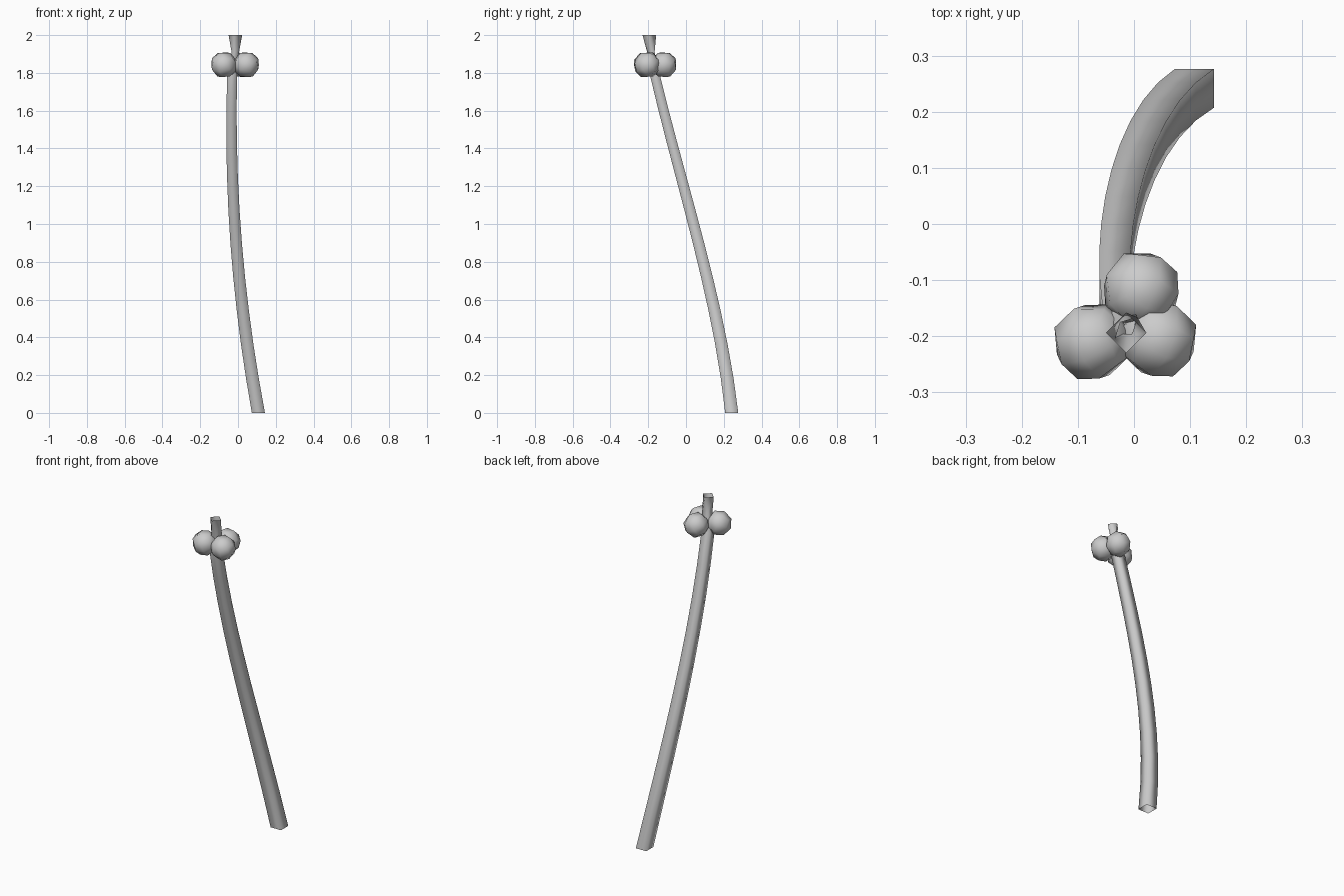
import bpy, bmesh, math
from mathutils import Euler

if "Cube" in bpy.data.objects:
    bpy.data.objects.remove(bpy.data.objects["Cube"])


def finish(bm, name, angle):
    me = bpy.data.meshes.new(name)
    bm.to_mesh(me)
    bm.free()
    ob = bpy.data.objects.new(name, me)
    bpy.context.collection.objects.link(ob)
    bpy.context.view_layer.objects.active = ob
    ob.select_set(True)
    bpy.ops.object.shade_smooth_by_angle(angle=math.radians(angle))
    ob.select_set(False)
    return ob


def centre(z):
    # leaning, gently bowed trunk line
    return (0.108 - 0.185 * z + 0.06 * z * z,
            0.242 - 0.109 * z - 0.1265 * z * z + 0.0337 * z ** 3)


def ring(bm, cx, cy, z, ra, rb, turn):
    # four corners; ra / rb are the two diagonal half-lengths
    out = []
    for i in range(4):
        a = math.radians(turn + 90 * i)
        r = rb if i % 2 else ra
        out.append(bm.verts.new((cx + r * math.cos(a), cy + r * math.sin(a), z)))
    return out


# Trunk: tapering square tube, open at both ends
bm = bmesh.new()
rings = []
N = 10
for k in range(N + 1):
    z = 1.8 * k / N
    r = 0.049 - 0.012 * k / N
    rings.append(ring(bm, *centre(z), z, r, r, 45))
# pinched neck, then flared top turned by an eighth
rings.append(ring(bm, -0.014, -0.186, 1.91, 0.028, 0.015, 45))
rings.append(ring(bm, -0.014, -0.194, 2.0, 0.036, 0.036, 0))
for a, b in zip(rings, rings[1:]):
    for i in range(4):
        j = (i + 1) % 4
        bm.faces.new((a[i], a[j], b[j], b[i]))
finish(bm, "trunk", 180)

# Three low-poly nuts: rounded cubes clustered below the top
nuts = [(-0.075, -0.21, -22, 20), (0.044, -0.205, 22, -20), (0.013, -0.117, 22, 75)]
for n, (x, y, tilt, spin) in enumerate(nuts, 1):
    bm = bmesh.new()
    bmesh.ops.create_cube(bm, size=2)
    bmesh.ops.subdivide_edges(bm, edges=bm.edges[:], cuts=1, use_grid_fill=True)
    rot = Euler((math.radians(22), math.radians(tilt), math.radians(spin))).to_matrix()
    for v in bm.verts:
        v.co = rot @ (v.co.normalized() * 0.0715)
    bmesh.ops.translate(bm, verts=bm.verts, vec=(x, y, 1.843))
    finish(bm, f"nut_{n}", 60)
